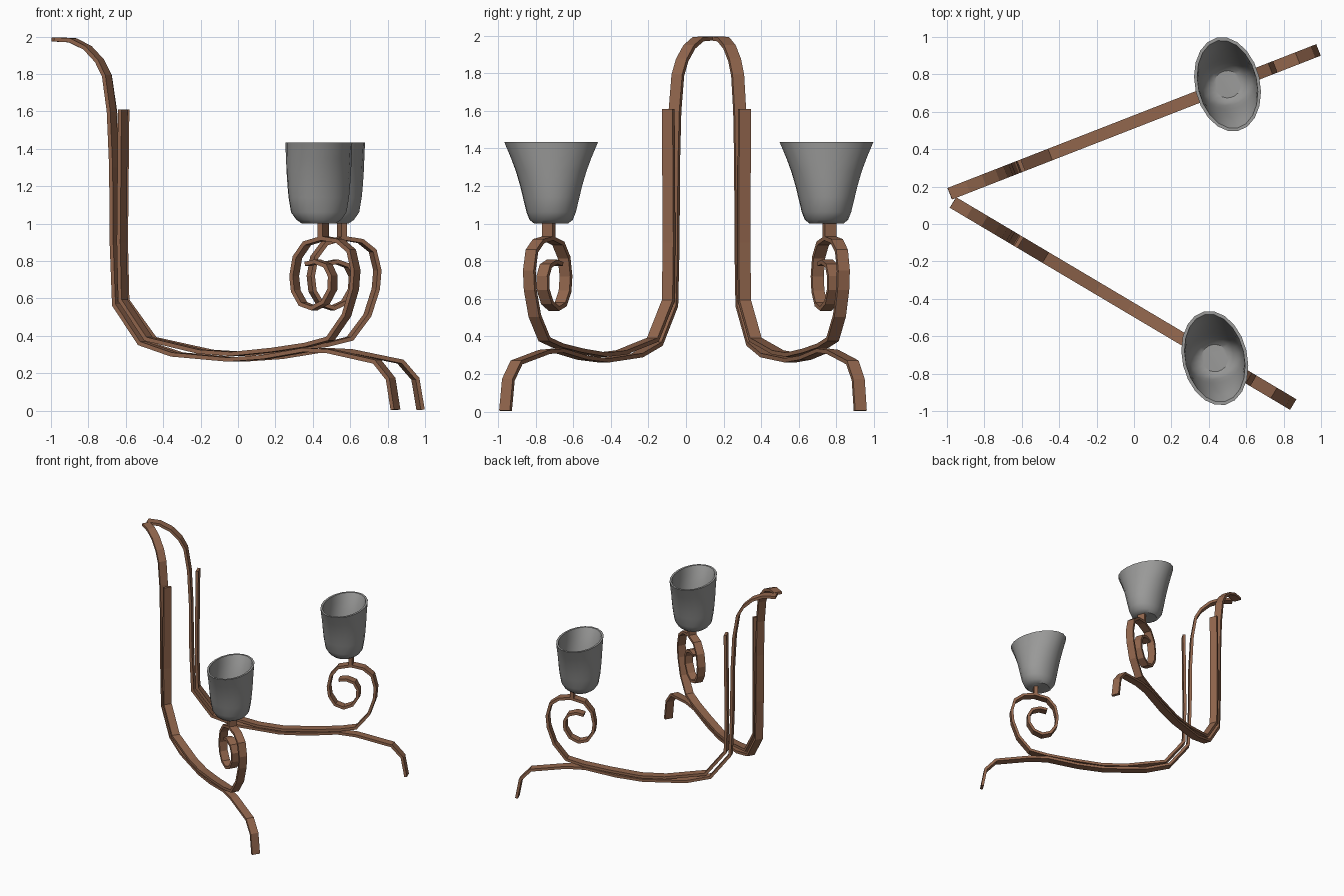
import bpy, bmesh, math
from mathutils import Vector, Matrix

if "Cube" in bpy.data.objects:
    bpy.data.objects.remove(bpy.data.objects["Cube"])


def material(name, rgb):
    m = bpy.data.materials.new(name)
    m.diffuse_color = (*rgb, 1)
    m.use_nodes = True
    m.node_tree.nodes["Principled BSDF"].inputs["Base Color"].default_value = m.diffuse_color
    return m


COPPER = material("brown_copper", (0.29, 0.135, 0.075))
GREY = material("grey_metal", (0.32, 0.32, 0.315))
WIDTH, THICK = 0.066, 0.022


def finish(bm, name, mat, matrix):
    bmesh.ops.recalc_face_normals(bm, faces=bm.faces[:])
    me = bpy.data.meshes.new(name)
    bm.to_mesh(me)
    bm.free()
    me.materials.append(mat)
    ob = bpy.data.objects.new(name, me)
    bpy.context.collection.objects.link(ob)
    ob.matrix_world = matrix
    return ob


def strap(name, path, matrix):
    """Flat bar swept along a path in the local xz plane, with mitred joints."""
    bm = bmesh.new()
    pts = [Vector(p) for p in path]
    rings = []
    for i, p in enumerate(pts):
        d0 = (p - pts[i - 1]).normalized() if i else (pts[1] - p).normalized()
        d1 = (pts[i + 1] - p).normalized() if i < len(pts) - 1 else d0
        t = (d0 + d1).normalized()
        n = Vector((-t.y, t.x)) * (THICK / 2 / max(t.dot(d0), 0.5))
        rings.append([bm.verts.new((p.x + a * n.x, b * WIDTH / 2, p.y + a * n.y))
                      for a, b in ((1, 1), (1, -1), (-1, -1), (-1, 1))])
    for r, q in zip(rings, rings[1:]):
        for k in range(4):
            bm.faces.new((r[k], r[(k + 1) % 4], q[(k + 1) % 4], q[k]))
    bm.faces.new(rings[0])
    bm.faces.new(rings[-1])
    return finish(bm, name, COPPER, matrix)


def cup(name, x, y):
    """Round base flaring to an oval rim, hollow inside."""
    outer = [(1.0, .09, .09), (1.02, .12, .115), (1.06, .15, .13),
             (1.14, .163, .15), (1.2, .168, .165), (1.28, .172, .19),
             (1.35, .173, .218), (1.434, .174, .256)]
    inner = [(z + (0 if z > 1.4 else 0.018), a - .017, b - .017)
             for z, a, b in reversed(outer)]
    n = 20
    bm = bmesh.new()
    rings = [[bm.verts.new((a * math.cos(k * math.tau / n),
                            b * math.sin(k * math.tau / n), z)) for k in range(n)]
             for z, a, b in outer + inner]
    for r, q in zip(rings, rings[1:]):
        for k in range(n):
            bm.faces.new((r[k], r[(k + 1) % n], q[(k + 1) % n], q[k]))
    bm.faces.new(rings[0])
    bm.faces.new(rings[-1])
    ob = finish(bm, name, GREY,
                Matrix.Translation((x, y, 0)) @ Matrix.Rotation(math.radians(13), 4, 'Z'))
    bpy.context.view_layer.objects.active = ob
    ob.select_set(True)
    bpy.ops.object.shade_smooth_by_angle(angle=math.radians(35))
    ob.select_set(False)


# hook at the top, upright, sagging arm and foot
MAIN = [(0, 1.985), (.1, 1.98), (.19, 1.94), (.265, 1.87), (.31, 1.79), (.34, 1.6),
        (.355, 1.3), (.358, .9), (.373, .565), (.53, .36), (.73, .3), (1.08, .273),
        (1.3, .287), (1.55, .325), (1.7, .318), (1.99, .262), (2.075, .17), (2.105, .005)]
# inner bar ending in the scroll
SCROLL = [(.41, 1.61), (.402, .9), (.41, .59), (.57, .383), (.9, .315), (1.1, .303),
          (1.35, .325), (1.56, .352), (1.7, .385), (1.8, .51), (1.848, .65),
          (1.857, .75), (1.83, .855), (1.76, .907), (1.66, .922), (1.555, .895),
          (1.495, .82), (1.475, .72), (1.485, .64), (1.53, .57), (1.6, .548),
          (1.67, .58), (1.713, .65), (1.715, .72), (1.685, .775), (1.62, .797), (1.56, .785)]

# the two arms: start point, heading and cup position
for side, start, heading, cup_at in (("back", (-.985, .162), 21.3, (.5, .747)),
                                     ("front", (-.968, .115), -30.7, (.432, -.717))):
    mat = Matrix.Translation((*start, 0)) @ Matrix.Rotation(math.radians(heading), 4, 'Z')
    strap(side + "_arm", MAIN, mat)
    strap(side + "_scroll", SCROLL, mat)
    # short post under the cup
    bm = bmesh.new()
    bmesh.ops.create_cube(bm, size=1, matrix=Matrix.Translation((1.655, 0, .963))
                          @ Matrix.Diagonal((.032, .066, .084, 1)))
    finish(bm, side + "_cup_post", COPPER, mat)
    cup(side + "_cup", *cup_at)
